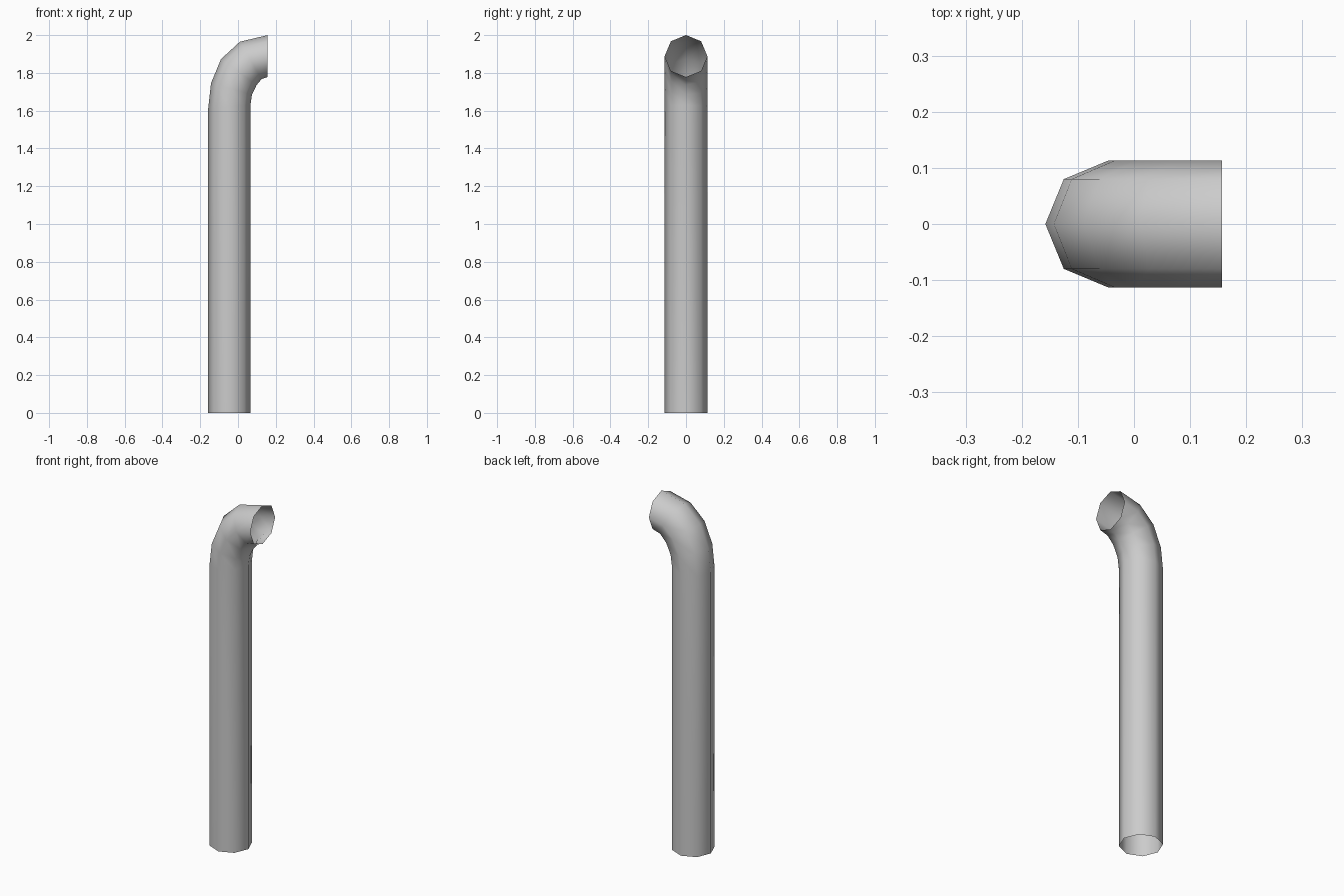
import bpy, bmesh, math
from mathutils import Vector

cube = bpy.data.objects.get("Cube")
if cube:
    bpy.data.objects.remove(cube, do_unlink=True)

SIDES = 8
RADIUS = 0.113

# Plain grey metal
grey = bpy.data.materials.new("grey metal")
grey.use_nodes = True
colour = (0.6, 0.6, 0.6, 1)
grey.diffuse_color = colour
grey.node_tree.nodes["Principled BSDF"].inputs["Base Color"].default_value = colour

# Pipe sections: outer and inner point of the bend as (x, z)
sections = [
    ((-0.158, 0.0), (0.066, 0.0)),
    ((-0.158, 1.61), (0.066, 1.63)),
    ((-0.143, 1.745), (0.074, 1.685)),
    ((-0.09, 1.873), (0.098, 1.735)),
    ((0.01, 1.965), (0.125, 1.767)),
    ((0.157, 2.0), (0.157, 1.778)),
]

# Open tube skinned through the sections
bm = bmesh.new()
rings = []
for outer, inner in sections:
    a = Vector((outer[0], 0, outer[1]))
    b = Vector((inner[0], 0, inner[1]))
    centre, across = (a + b) / 2, (a - b) / 2
    ring = []
    for i in range(SIDES):
        t = math.tau * i / SIDES
        ring.append(bm.verts.new(centre + across * math.cos(t)
                                 + Vector((0, RADIUS * math.sin(t), 0))))
    rings.append(ring)
for low, high in zip(rings, rings[1:]):
    for i in range(SIDES):
        j = (i + 1) % SIDES
        bm.faces.new((low[i], high[i], high[j], low[j]))

# Turn the faces outward from the straight stem
bm.normal_update()
stem = bm.faces[:][0] if not bm.faces.ensure_lookup_table() else None
middle = Vector((sum(p[0] for p in sections[0]) / 2, 0, 0))
out = stem.calc_center_median() - middle
out.z = 0
if stem.normal.dot(out) < 0:
    bmesh.ops.reverse_faces(bm, faces=bm.faces[:])

mesh = bpy.data.meshes.new("bent_pipe")
bm.to_mesh(mesh)
bm.free()
mesh.materials.append(grey)
pipe = bpy.data.objects.new("bent_pipe", mesh)
bpy.context.collection.objects.link(pipe)

# Smooth shading all round
bpy.context.view_layer.objects.active = pipe
pipe.select_set(True)
bpy.ops.object.shade_smooth_by_angle(angle=math.radians(60))
